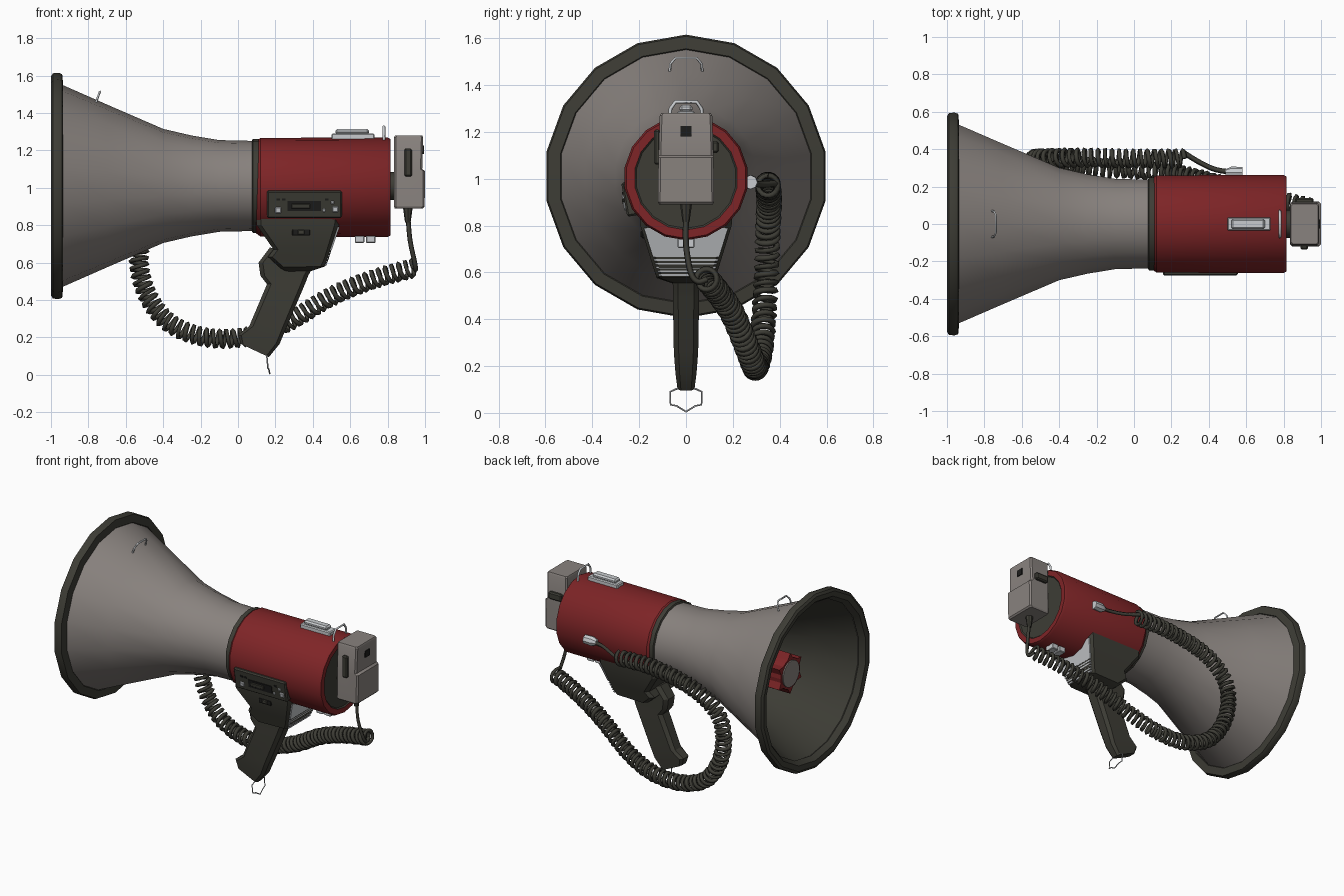
import bpy, bmesh, math
from mathutils import Vector, Matrix

if "Cube" in bpy.data.objects:
    bpy.data.objects.remove(bpy.data.objects["Cube"])

AXIS_Z = 1.01


def material(name, rgb):
    m = bpy.data.materials.new(name)
    m.diffuse_color = (*rgb, 1)
    m.use_nodes = True
    m.node_tree.nodes["Principled BSDF"].inputs["Base Color"].default_value = m.diffuse_color
    return m


GREY = material("warm grey", (0.25, 0.225, 0.21))
RED = material("deep red", (0.21, 0.018, 0.02))
DARK = material("olive black", (0.047, 0.046, 0.036))
BLACK = material("slot black", (0.012, 0.012, 0.011))
LIGHT = material("pale metal", (0.58, 0.6, 0.62))


def finish(name, bm, mats, smooth=None):
    bmesh.ops.recalc_face_normals(bm, faces=bm.faces)
    me = bpy.data.meshes.new(name)
    bm.to_mesh(me)
    bm.free()
    for m in mats:
        me.materials.append(m)
    ob = bpy.data.objects.new(name, me)
    bpy.context.collection.objects.link(ob)
    if smooth:
        bpy.ops.object.select_all(action='DESELECT')
        ob.select_set(True)
        bpy.context.view_layer.objects.active = ob
        bpy.ops.object.shade_smooth_by_angle(angle=math.radians(smooth))
    return ob


def revolve(name, profile, mats, n=18, closed=False, z=AXIS_Z, smooth=35):
    """Turn (x, radius, material) points about the long axis."""
    bm = bmesh.new()
    rings = []
    for x, r, _ in profile:
        rings.append([bm.verts.new((x, r * math.sin(2 * math.pi * k / n),
                                    z + r * math.cos(2 * math.pi * k / n)))
                      for k in range(n)])
    count = len(rings) if closed else len(rings) - 1
    for i in range(count):
        a, b = rings[i], rings[(i + 1) % len(rings)]
        for k in range(n):
            j = (k + 1) % n
            bm.faces.new((a[k], a[j], b[j], b[k])).material_index = profile[i][2]
    if not closed:
        bm.faces.new(rings[0]).material_index = profile[0][2]
        bm.faces.new(rings[-1]).material_index = profile[-1][2]
    return finish(name, bm, mats, smooth)


def box(name, lo, hi, mat, bevel=0.0, matrix=None):
    bm = bmesh.new()
    bmesh.ops.create_cube(bm, size=1)
    for v in bm.verts:
        v.co = [(lo[i] + hi[i]) / 2 + v.co[i] * (hi[i] - lo[i]) for i in range(3)]
    if bevel:
        bmesh.ops.bevel(bm, geom=bm.edges[:], offset=bevel, segments=1, affect='EDGES')
    if matrix:
        bm.transform(matrix)
    return finish(name, bm, [mat])


def loft(name, sections, mat, chamfer=0.3, smooth=30):
    """Join chamfered sections given as front point, back point, half width."""
    bm = bmesh.new()
    rings = []
    for x0, z0, x1, z1, hy in sections:
        c = chamfer * min(hy, 0.08)
        t = c / math.hypot(x1 - x0, z1 - z0)
        pts = [(0, hy - c), (t, hy), (1 - t, hy), (1, hy - c)]
        pts += [(u, -y) for u, y in reversed(pts)]
        rings.append([bm.verts.new((x0 + (x1 - x0) * u, y, z0 + (z1 - z0) * u))
                      for u, y in pts])
    for a, b in zip(rings, rings[1:]):
        for k in range(8):
            bm.faces.new((a[k], a[(k + 1) % 8], b[(k + 1) % 8], b[k]))
    bm.faces.new(rings[0])
    bm.faces.new(rings[-1])
    return finish(name, bm, [mat], smooth)


def tube(name, points, radius, mat):
    cu = bpy.data.curves.new(name, 'CURVE')
    cu.dimensions = '3D'
    cu.bevel_depth, cu.bevel_resolution, cu.use_fill_caps = radius, 0, True
    sp = cu.splines.new('POLY')
    sp.points.add(len(points) - 1)
    for p, co in zip(sp.points, points):
        p.co = (*co, 1)
    tmp = bpy.data.objects.new(name, cu)
    me = bpy.data.meshes.new_from_object(tmp)
    bpy.data.objects.remove(tmp)
    me.materials.clear()
    me.materials.append(mat)
    me.name = name
    ob = bpy.data.objects.new(name, me)
    bpy.context.collection.objects.link(ob)


def spline(ctrl, steps):
    """Smooth curve through the control points."""
    p = [Vector(c) for c in ctrl]
    p = [2 * p[0] - p[1]] + p + [2 * p[-1] - p[-2]]
    out = []
    for i in range(1, len(p) - 2):
        a, b, c, d = p[i - 1:i + 3]
        for s in range(steps):
            t = s / steps
            out.append(0.5 * (2 * b + (c - a) * t + (2 * a - 5 * b + 4 * c - d) * t * t
                              + (3 * b - a - 3 * c + d) * t ** 3))
    return out + [p[-2]]


# Horn bell, with dark inside, and its rubber rim
revolve("horn", [(0.12, 0.24, 0), (-0.1, 0.245, 0), (-0.25, 0.27, 0), (-0.4, 0.305, 0),
                 (-0.7, 0.435, 0), (-0.95, 0.545, 0), (-0.95, 0.53, 1), (-0.7, 0.415, 1),
                 (-0.4, 0.28, 1), (-0.1, 0.21, 1), (0.0, 0.20, 1), (0.0, 0.01, 1)],
        [GREY, DARK])
revolve("horn_rim", [(-0.935, 0.545, 0), (-0.94, 0.598, 0), (-0.96, 0.605, 0),
                     (-0.99, 0.602, 0), (-1.0, 0.585, 0), (-0.995, 0.55, 0),
                     (-0.96, 0.525, 0)], [DARK], closed=True)

# Sound hub inside the bell: core, lobed red cap, grey face
revolve("hub_core", [(-0.62, 0.08, 0), (0.02, 0.11, 0)], [DARK])
bm = bmesh.new()
hub = []
for x in (-0.8, -0.62):
    hub.append([bm.verts.new((x, r * math.sin(a), AXIS_Z + r * math.cos(a)))
                for k in range(24)
                for a, r in [(2 * math.pi * k / 24, 0.14 if k % 4 == 0 else 0.105)]])
for k in range(24):
    j = (k + 1) % 24
    bm.faces.new((hub[0][k], hub[0][j], hub[1][j], hub[1][k]))
bm.faces.new(hub[0])
bm.faces.new(hub[1])
finish("hub_cap", bm, [RED])
revolve("hub_face", [(-0.808, 0.09, 0), (-0.795, 0.09, 0)], [GREY])

# Red housing with dark collar and back panel
revolve("collar", [(0.075, 0.243, 0), (0.08, 0.252, 0), (0.11, 0.252, 0)], [DARK])
revolve("housing", [(0.095, 0.245, 0), (0.12, 0.264, 0), (0.80, 0.266, 0), (0.815, 0.258, 0),
                    (0.815, 0.222, 1), (0.808, 0.215, 1)], [RED, DARK], z=1.003)
revolve("microphone_mount", [(0.80, 0.075, 0), (0.845, 0.075, 0)], [DARK], n=12)

# Control panel on the front side
tilt = Matrix.Translation((0.355, -0.252, 0.912)) @ Matrix.Rotation(math.radians(10), 4, 'X')
box("control_panel", (-0.2, -0.012, -0.074), (0.2, 0.06, 0.074), DARK, 0.008, tilt)
box("panel_slot", (-0.09, -0.016, -0.035), (0.09, -0.005, 0.02), BLACK, 0, tilt)
box("panel_slider", (-0.07, -0.022, -0.02), (0.03, -0.012, 0.006), DARK, 0.003, tilt)
for i, (x, z) in enumerate([(-0.14, -0.03), (0.165, -0.025), (0.15, 0.012), (0.105, -0.03)]):
    s = 0.016 if i < 2 else 0.009
    box("panel_knob", (x - s, -0.02, z - s), (x + s, -0.008, z + s), LIGHT, 0.004, tilt)
for x in (-0.15, -0.12, 0.11):
    box("panel_mark", (x, -0.016, 0.022), (x + 0.02, -0.008, 0.034), BLACK, 0, tilt)

# Handle bracket and pistol grip
loft("handle_bracket", [(0.10, 0.87, 0.55, 0.87, 0.20), (0.10, 0.80, 0.54, 0.80, 0.195),
                        (0.19, 0.67, 0.50, 0.67, 0.155), (0.16, 0.63, 0.485, 0.62, 0.14),
                        (0.22, 0.575, 0.465, 0.58, 0.125), (0.26, 0.55, 0.39, 0.555, 0.05)],
     DARK)
loft("grip", [(0.17, 0.68, 0.44, 0.66, 0.06), (0.11, 0.60, 0.41, 0.59, 0.058),
              (0.12, 0.53, 0.375, 0.53, 0.056), (0.155, 0.485, 0.36, 0.49, 0.056),
              (0.06, 0.26, 0.262, 0.26, 0.052), (0.0, 0.215, 0.222, 0.165, 0.045),
              (0.015, 0.165, 0.165, 0.095, 0.036)], DARK, 0.4)
box("bracket_switch", (0.29, -0.19, 0.745), (0.385, -0.165, 0.78), BLACK, 0.004)
box("bracket_switch_key", (0.32, -0.195, 0.75), (0.355, -0.17, 0.775), DARK, 0.003)


# Pale back plate of the bracket with ribs below it
def back_plate(name, z0, z1, mat, out=0.006):
    bm = bmesh.new()
    vs = []
    for z in (z0, z1):
        x = 0.465 + (z - 0.58) * 0.341 + out
        y = 0.115 + (z - 0.58) * 0.31
        vs.append([bm.verts.new((x + dx, s * y, z)) for dx, s in
                   ((0, -1), (0, 1), (-0.009, 1), (-0.009, -1))])
    for k in range(4):
        j = (k + 1) % 4
        bm.faces.new((vs[0][k], vs[0][j], vs[1][j], vs[1][k]))
    bm.faces.new(vs[0])
    bm.faces.new(vs[1])
    finish(name, bm, [mat])


back_plate("bracket_back", 0.665, 0.79, LIGHT)
for i in range(5):
    back_plate("bracket_rib", 0.585 + i * 0.016, 0.593 + i * 0.016, LIGHT)

# Hand microphone, its switch, grille and cable boot
loft("microphone", [(0.838, 0.89, 0.988, 0.89, 0.114), (0.835, 0.90, 0.998, 0.90, 0.12),
                    (0.835, 1.09, 1.0, 1.09, 0.118), (0.835, 1.10, 0.985, 1.10, 0.117),
                    (0.835, 1.27, 0.99, 1.27, 0.112), (0.84, 1.28, 0.985, 1.28, 0.106)],
     GREY, 0.12)
box("talk_switch", (0.89, -0.137, 1.06), (0.93, -0.11, 1.21), DARK, 0.008)
box("side_clip", (0.86, 0.11, 1.11), (0.96, 0.14, 1.16), DARK, 0.008)
box("grille", (0.98, -0.024, 1.18), (0.994, 0.024, 1.225), BLACK)
bm = bmesh.new()
bmesh.ops.create_cone(bm, cap_ends=True, segments=8, radius1=0.015, radius2=0.026, depth=0.08,
                      matrix=Matrix.Translation((0.908, 0, 0.855)))
finish("cable_boot", bm, [DARK], 40)
tube("microphone_cable", spline([(0.908, 0, 0.85), (0.92, 0.0, 0.72), (0.945, 0.02, 0.6),
                                 (0.95, 0.05, 0.56), (0.94, 0.09, 0.57)], 4), 0.013, DARK)

# Coiled cord: helix wound around a smooth path
path = spline([(0.27, 0.35, 0.97), (0, 0.35, 0.97), (-0.3, 0.355, 0.91), (-0.48, 0.35, 0.79),
               (-0.53, 0.345, 0.63), (-0.49, 0.335, 0.44), (-0.37, 0.32, 0.28),
               (-0.17, 0.30, 0.2), (0.05, 0.29, 0.205), (0.26, 0.26, 0.28),
               (0.5, 0.20, 0.42), (0.72, 0.14, 0.51), (0.95, 0.085, 0.575)], 60)
coil, turn, normal, prev = [], 0.0, Vector((0, 0, 1)), path[0]
last = 0.0
for a, b in zip(path, path[1:]):
    d = (b - a).normalized()
    normal = (normal - d * normal.dot(d)).normalized()
    side = d.cross(normal)
    seg, pieces = (b - a).length, 2
    for s in range(pieces):
        ang = 2 * math.pi * (turn + seg * s / pieces) / 0.038
        coil.append(a.lerp(b, s / pieces) + 0.043 * (normal * math.cos(ang) + side * math.sin(ang)))
    turn += seg
tube("coiled_cord", coil, 0.013, DARK)
tube("cord_lead", spline([(0.55, 0.275, 0.985), (0.44, 0.29, 0.98), (0.35, 0.33, 0.975),
                          (0.26, 0.385, 0.98)], 4), 0.014, DARK)
revolve("cord_plug", [(0.49, 0.018, 0), (0.52, 0.032, 0), (0.58, 0.03, 0)], [LIGHT], n=8, z=0.985)
bpy.context.object.location.y = 0.275

# Top latch, strap loops, underside foot and lanyard ring
box("latch_base", (0.50, -0.036, 1.255), (0.73, 0.036, 1.29), LIGHT, 0.006)
box("latch_lever", (0.52, -0.028, 1.285), (0.70, 0.028, 1.315), LIGHT, 0.01)
for x in (0.625, 0.685):
    box("underside_foot", (x, -0.036, 0.705), (x + 0.05, 0.036, 0.745), LIGHT, 0.004)


def strap_loop(name, x, z, lean, h, r):
    tube(name, [(x, -0.07, z), (x + lean * 0.6, -0.066, z + h * 0.6), (x + lean, -0.045, z + h),
                (x + lean, 0.045, z + h), (x + lean * 0.6, 0.066, z + h * 0.6), (x, 0.07, z)],
         r, LIGHT)


strap_loop("rear_strap_loop", 0.78, 1.255, 0.0, 0.073, 0.008)
strap_loop("front_strap_loop", -0.76, 1.455, 0.022, 0.06, 0.006)
tube("lanyard_ring", [(0.155, -0.035, 0.105), (0.155, -0.068, 0.09), (0.16, -0.066, 0.035),
                      (0.165, -0.04, 0.03), (0.17, 0, 0.005), (0.165, 0.04, 0.03),
                      (0.16, 0.066, 0.035), (0.155, 0.068, 0.09), (0.155, 0.035, 0.105)],
     0.004, LIGHT)
